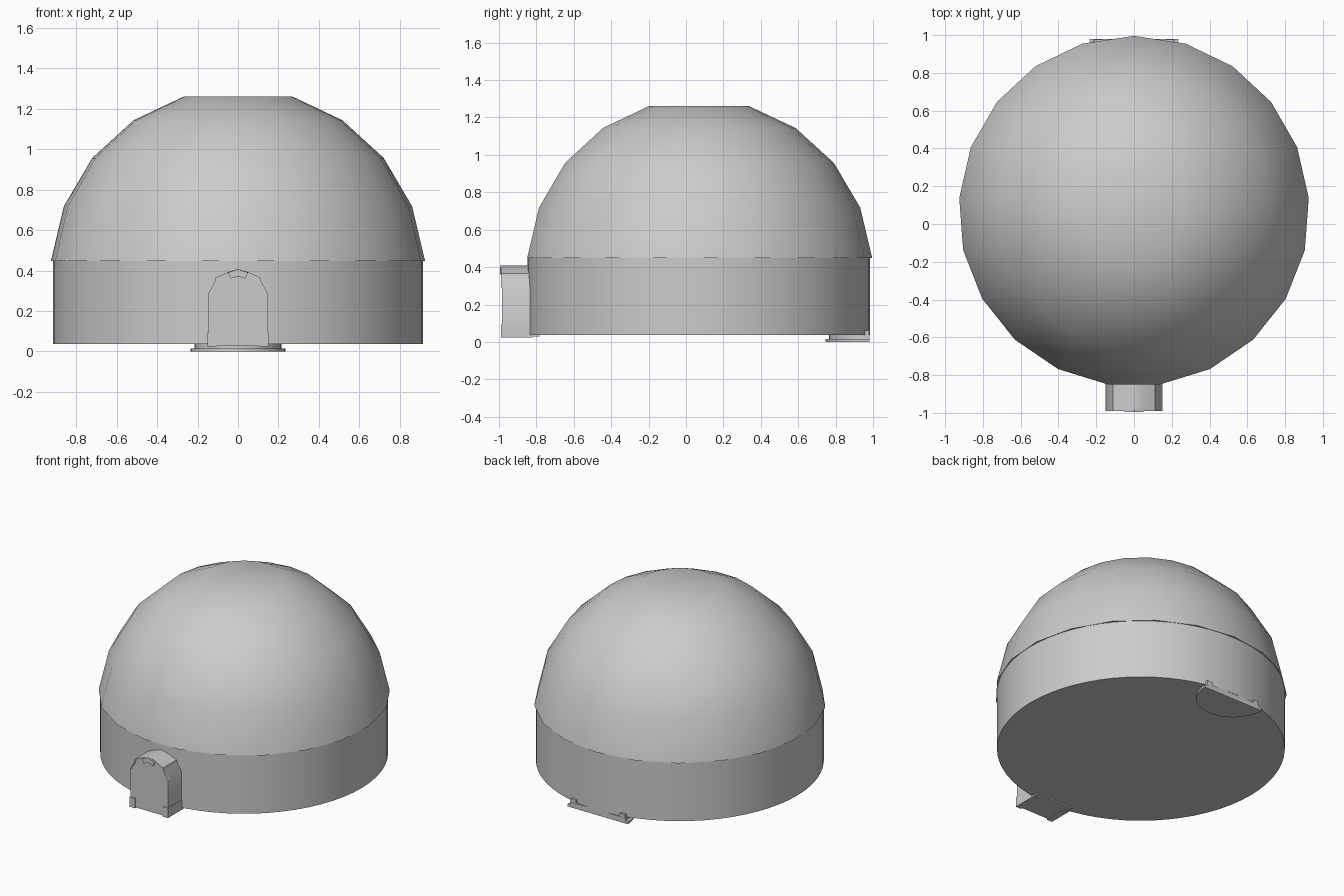
import bpy, bmesh, math

if "Cube" in bpy.data.objects:
    bpy.data.objects.remove(bpy.data.objects["Cube"])

CY = 0.068   # centre of the round building


def finish(name, bm, angle=35):
    bmesh.ops.recalc_face_normals(bm, faces=bm.faces)
    me = bpy.data.meshes.new(name)
    bm.to_mesh(me)
    bm.free()
    ob = bpy.data.objects.new(name, me)
    bpy.context.collection.objects.link(ob)
    bpy.ops.object.select_all(action='DESELECT')
    ob.select_set(True)
    bpy.context.view_layer.objects.active = ob
    bpy.ops.object.shade_smooth_by_angle(angle=math.radians(angle))
    return ob


def lathe(name, profile, sides, start=90, cap_bottom=True):
    """Stack rings of (radius, z), bridge them and cap the ends."""
    bm = bmesh.new()
    rings = []
    for r, z in profile:
        ang = [math.radians(start + 360 * i / sides) for i in range(sides)]
        rings.append([bm.verts.new((r * math.cos(a), CY + r * math.sin(a), z)) for a in ang])
    for lo, hi in zip(rings, rings[1:]):
        for i in range(sides):
            j = (i + 1) % sides
            bm.faces.new((lo[i], lo[j], hi[j], hi[i]))
    bm.faces.new(rings[-1])
    if cap_bottom:
        bm.faces.new(rings[0])
    return finish(name, bm)


def extrude(name, outline, vec):
    """Extrude a closed 3D outline along a vector."""
    bm = bmesh.new()
    face = bm.faces.new([bm.verts.new(p) for p in outline])
    new = bmesh.ops.extrude_face_region(bm, geom=[face])['geom']
    # keep the starting face so the solid is closed
    bmesh.ops.translate(bm, vec=vec, verts=[v for v in new if isinstance(v, bmesh.types.BMVert)])
    if not face.is_valid:
        bm.faces.new([v for v in bm.verts][:len(outline)])
    return finish(name, bm)


def box(name, x0, x1, y0, y1, z0, z1):
    return extrude(name, [(x0, y0, z0), (x1, y0, z0), (x1, y1, z0), (x0, y1, z0)], (0, 0, z1 - z0))


def mirrored(half):
    return half + [(-x, z) for x, z in reversed(half) if x > 0]


# round wall
lathe("drum_wall", [(0.915, 0.037), (0.915, 0.452)], 64)

# 21-sided dome, flat on top
R, ZC, STEP = 0.931, 0.37, 360 / 21
lats = [math.radians(4.8 + STEP * i) for i in range(5)]
lathe("dome", [(R * math.cos(a), ZC + R * math.sin(a)) for a in lats], 21)

# front porch body
body = mirrored([(0.145, 0.028), (0.145, 0.29), (0.115, 0.345), (0.112, 0.365), (0.05, 0.393), (0, 0.408)])
extrude("porch_body", [(x, -0.983, z) for x, z in body], (0, 0.2, 0))

# chevron over the porch door
chevron = [(0, 0.408), (0.05, 0.39), (0.035, 0.36), (0, 0.372), (-0.035, 0.36), (-0.05, 0.39)]
extrude("porch_keystone", [(x, -0.995, z) for x, z in chevron], (0, 0.04, 0))

for s, side in ((-1, "left"), (1, "right")):
    # porch footing and roof rim
    xs = sorted((s * 0.107, s * 0.15))
    box("porch_foot_" + side, *xs, -0.99, -0.82, 0.024, 0.093)
    rim = [(0.05, 0.393), (0.112, 0.365), (0.115, 0.345), (0.145, 0.29), (0.138, 0.29),
           (0.106, 0.345), (0.103, 0.36), (0.05, 0.383)]
    extrude("porch_rim_" + side, [(s * x, -0.989, z) for x, z in rim], (0, 0.03, 0))
    # small back door footing
    xs = sorted((s * 0.17, s * 0.21))
    box("back_foot_" + side, *xs, 0.94, 0.978, 0.03, 0.06)

# half-round back steps
for name, r, z0, z1 in (("back_step_lower", 0.235, 0.0, 0.016), ("back_step_upper", 0.215, 0.016, 0.037)):
    arc = [math.pi + math.pi * i / 20 for i in range(21)]
    extrude(name, [(r * math.cos(a), 0.98 + r * math.sin(a), z0) for a in arc], (0, 0, z1 - z0))
